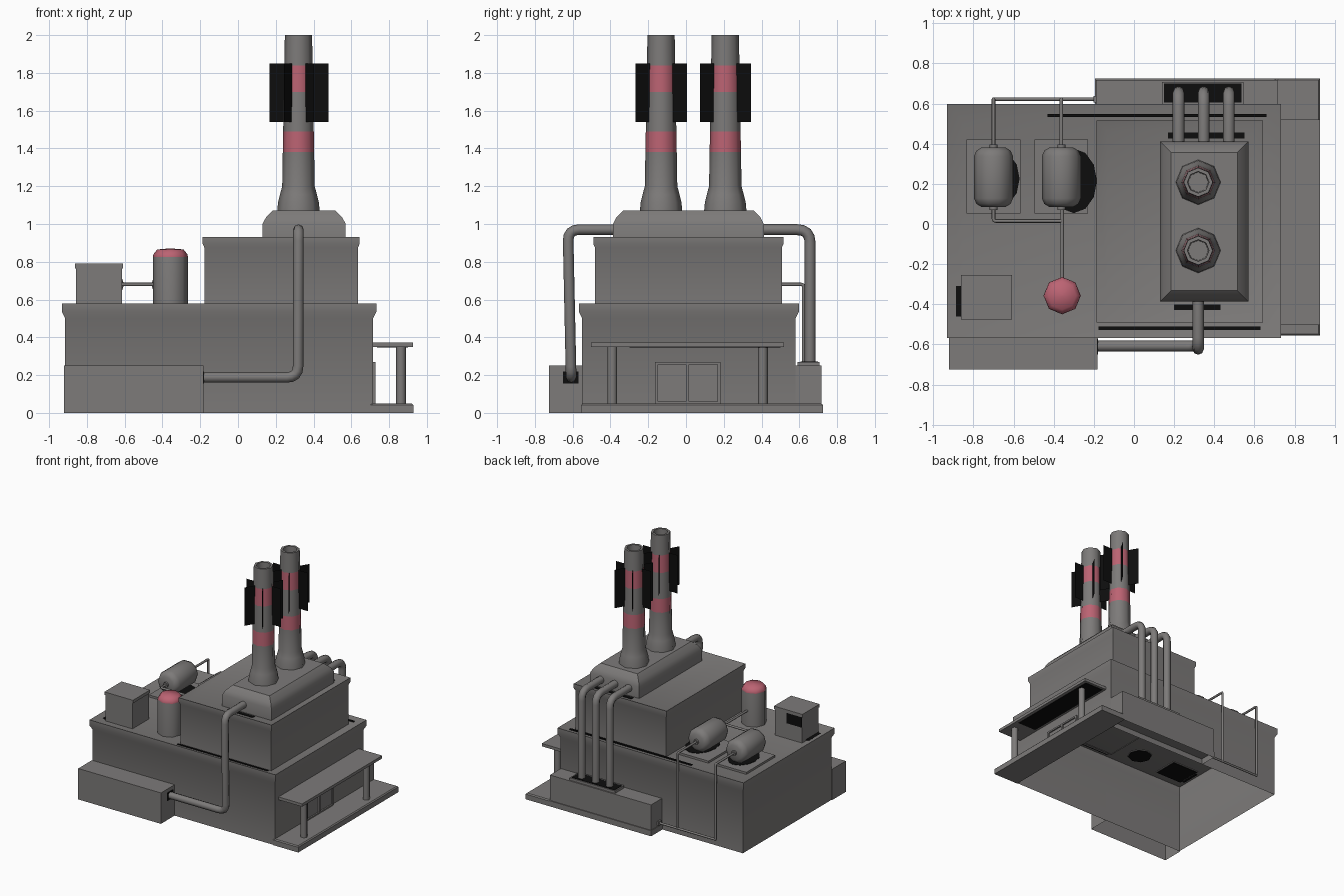
import bpy, bmesh, math
from mathutils import Vector

if "Cube" in bpy.data.objects:
    bpy.data.objects.remove(bpy.data.objects["Cube"])


def material(name, rgb):
    m = bpy.data.materials.new(name)
    m.diffuse_color = (*rgb, 1)
    m.use_nodes = True
    m.node_tree.nodes["Principled BSDF"].inputs["Base Color"].default_value = m.diffuse_color
    return m


GREY = material("concrete grey", (0.205, 0.197, 0.193))
RED = material("warning red", (0.50, 0.125, 0.17))
BLACK = material("black", (0.004, 0.004, 0.004))


def finish(name, bm, mats, smooth=True, rule=None, angle=40):
    bmesh.ops.recalc_face_normals(bm, faces=bm.faces)
    if rule:
        for f in bm.faces:
            f.material_index = rule(f.calc_center_median())
    me = bpy.data.meshes.new(name)
    bm.to_mesh(me)
    bm.free()
    for m in mats:
        me.materials.append(m)
    ob = bpy.data.objects.new(name, me)
    bpy.context.collection.objects.link(ob)
    if smooth:
        bpy.ops.object.select_all(action='DESELECT')
        ob.select_set(True)
        bpy.context.view_layer.objects.active = ob
        bpy.ops.object.shade_smooth_by_angle(angle=math.radians(angle))
    return ob


def skin(bm, rings, bottom, top):
    rings = [[bm.verts.new(p) for p in r] for r in rings]
    n = len(rings[0])
    for a, b in zip(rings, rings[1:]):
        for i in range(n):
            j = (i + 1) % n
            bm.faces.new((a[i], a[j], b[j], b[i]))
    if bottom:
        bm.faces.new(rings[0][::-1])
    if top:
        bm.faces.new(rings[-1])


def block(name, rect, profile, mat=GREY, bottom=True):
    """Rectangle x0,x1,y0,y1 lofted through (outward offset, z) steps."""
    x0, x1, y0, y1 = rect
    bm = bmesh.new()
    skin(bm, [[(x0 - o, y0 - o, z), (x1 + o, y0 - o, z), (x1 + o, y1 + o, z), (x0 - o, y1 + o, z)]
              for o, z in profile], bottom, True)
    return finish(name, bm, [mat])


def box(name, x0, x1, y0, y1, z0, z1, mat=GREY, bottom=True):
    return block(name, (x0, x1, y0, y1), [(0, z0), (0, z1)], mat, bottom)


def lathe(name, centre, profile, sides=8, axis='Z', mats=(GREY,), rule=None, sy=1.0):
    """(radius, distance) steps turned about an axis through centre."""
    c = Vector(centre)
    rings = []
    for r, h in profile:
        ring = []
        for i in range(sides):
            a = math.tau * i / sides
            u, v = r * math.cos(a), r * math.sin(a) * sy
            ring.append(c + Vector((u, v, h) if axis == 'Z' else (u, h, v)))
        rings.append(ring)
    bm = bmesh.new()
    skin(bm, rings, True, True)
    return finish(name, bm, mats, rule=rule, angle=52)


def pipe(name, points, r, bend=0.0):
    """Round tube along points with rounded corners."""
    pts = [Vector(p) for p in points]
    path = [pts[0]]
    for a, b, c in zip(pts, pts[1:], pts[2:]):
        p, q = b + (a - b).normalized() * bend, b + (c - b).normalized() * bend
        for k in range(5):
            t = k / 4
            path.append(p * (1 - t) ** 2 + b * 2 * t * (1 - t) + q * t * t)
    path.append(pts[-1])
    cu = bpy.data.curves.new(name, 'CURVE')
    cu.dimensions = '3D'
    cu.bevel_depth, cu.bevel_resolution, cu.use_fill_caps = r, 2, True
    s = cu.splines.new('POLY')
    s.points.add(len(path) - 1)
    for sp, p in zip(s.points, path):
        sp.co = (*p, 1)
    cu.materials.append(GREY)
    ob = bpy.data.objects.new(name, cu)
    bpy.context.collection.objects.link(ob)
    bpy.ops.object.select_all(action='DESELECT')
    ob.select_set(True)
    bpy.context.view_layer.objects.active = ob
    bpy.ops.object.convert(target='MESH')
    bpy.ops.object.shade_smooth_by_angle(angle=math.radians(52))


# main halls with flared cornices and shallow dished roofs
block("lower_hall", (-0.915, 0.715, -0.55, 0.58),
      [(0, 0), (0, 0.50), (0.017, 0.535), (0.017, 0.58), (-0.06, 0.555)], bottom=False)
block("upper_hall", (-0.178, 0.635, -0.482, 0.507),
      [(0, 0.55), (0, 0.875), (0.009, 0.895), (0.009, 0.93), (-0.045, 0.908)], bottom=False)
block("hopper", (0.13, 0.57, -0.387, 0.412),
      [(0, 0.9), (0, 1.0), (-0.018, 1.035), (-0.055, 1.072)], bottom=False)

# ground-level annexes and slab
box("front_annex", -0.922, -0.182, -0.725, -0.55, 0, 0.25, bottom=False)
box("back_annex", -0.19, 0.715, 0.58, 0.718, 0, 0.25, bottom=False)
block("entrance_slab", (0.70, 0.928, -0.555, 0.725), [(0, 0), (0, 0.042), (-0.008, 0.05)])
box("back_slab_edge", -0.195, 0.72, 0.58, 0.725, 0, 0.045, bottom=False)

# entrance canopy, posts and double door
box("canopy", 0.71, 0.926, -0.503, 0.52, 0.35, 0.373)
box("canopy_underside", 0.735, 0.90, -0.30, 0.50, 0.347, 0.351, BLACK)
for y in (-0.39, 0.407):
    lathe("canopy_post", (0.863, y, 0), [(0.026, 0.04), (0.026, 0.36)])
for y0, y1 in ((-0.165, -0.148), (0.0, 0.016), (0.167, 0.182)):
    box("door_frame_upright", 0.71, 0.729, y0, y1, 0.05, 0.27)
for z0, z1 in ((0.05, 0.06), (0.257, 0.27)):
    box("door_frame_rail", 0.71, 0.729, -0.165, 0.182, z0, z1)
for y0, y1 in ((-0.148, 0.0), (0.016, 0.167)):
    box("door_leaf", 0.713, 0.718, y0, y1, 0.06, 0.257)


# chimneys with red bands and three crossed black panels each
def bands(p):
    return 1 if 1.38 < p.z < 1.49 or 1.70 < p.z < 1.84 else 0


for cy in (-0.132, 0.208):
    lathe("chimney", (0.32, cy, 0),
          [(0.113, 1.06), (0.108, 1.115), (0.098, 1.155), (0.086, 1.20), (0.083, 1.38), (0.081, 1.49),
           (0.077, 1.70), (0.075, 1.84), (0.072, 2.0), (0.054, 2.0), (0.05, 1.85)],
          mats=(GREY, RED), rule=bands)
    for deg in (0, 60, 120):
        a = math.radians(deg)
        d = Vector((math.cos(a), math.sin(a), 0)) * 0.156
        c = Vector((0.322, cy + 0.001, 0))
        bm = bmesh.new()
        bm.faces.new([bm.verts.new(c + d * s + Vector((0, 0, z)))
                      for s, z in ((-1, 1.54), (1, 1.54), (1, 1.85), (-1, 1.85))])
        finish("chimney_panel", bm, [BLACK], False)

# large exhaust pipes
pipe("front_pipe", [(0.32, -0.37, 0.97), (0.32, -0.625, 0.97), (0.318, -0.608, 0.188),
                    (-0.20, -0.608, 0.188)], 0.028, 0.06)
for x in (0.222, 0.347, 0.473):
    pipe("back_pipe", [(x, 0.40, 0.97), (x, 0.657, 0.97), (x, 0.657, 0.25)], 0.029, 0.07)
box("back_pipe_plate", 0.14, 0.545, 0.59, 0.708, 0.25, 0.27)

# horizontal tanks on pads, with drain pipes
for x in (-0.70, -0.362):
    box("tank_pad", x - 0.134, x + 0.134, 0.053, 0.42, 0.55, 0.572)
    lathe("horizontal_tank", (x, 0.233, 0.68),
          [(0.06, -0.148), (0.085, -0.133), (0.097, -0.105), (0.097, 0.105), (0.085, 0.133), (0.06, 0.148)],
          sides=10, axis='Y')
    for s in (-1, 1):
        lathe("tank_nozzle", (x, 0.233 + s * 0.15, 0.68), [(0.02, -0.012), (0.02, 0.012)], axis='Y')
    pipe("drain_pipe", [(x, 0.37, 0.68), (x, 0.622, 0.68), (x, 0.622, 0.07)], 0.009, 0.012)
pipe("drain_header", [(-0.705, 0.622, 0.07), (-0.18, 0.622, 0.07)], 0.009)
box("drain_flange", -0.203, -0.188, 0.605, 0.639, 0.053, 0.087)
pipe("tank_link_pipe", [(-0.70, 0.10, 0.68), (-0.70, 0.015, 0.68), (-0.36, 0.015, 0.68)], 0.009, 0.012)
pipe("tank_feed_pipe", [(-0.358, 0.10, 0.68), (-0.358, -0.30, 0.68)], 0.009)

# upright tank with red cap
lathe("upright_tank", (-0.358, -0.357, 0),
      [(0.093, 0.55), (0.093, 0.825), (0.09, 0.84), (0.07, 0.865), (0.002, 0.871)],
      mats=(GREY, RED), rule=lambda p: 1 if p.z > 0.825 else 0)

# roof vent box
box("vent_box", -0.858, -0.615, -0.47, -0.26, 0.55, 0.765)
box("vent_cap", -0.863, -0.608, -0.475, -0.255, 0.765, 0.79)
box("vent_opening", -0.855, -0.72, -0.262, -0.257, 0.68, 0.765, BLACK)

# black stain plates under the roof equipment and pipe ends
lathe("tank_stain", (-0.675, 0.225, 0.571), [(0.105, 0), (0.105, 0.004)], 12, mats=(BLACK,), sy=1.35)
lathe("tank_stain", (-0.30, 0.215, 0.571), [(0.115, 0), (0.115, 0.004)], 12, mats=(BLACK,), sy=1.4)
lathe("upright_tank_base", (-0.358, -0.357, 0.545), [(0.09, 0), (0.09, 0.004)], mats=(BLACK,))
box("vent_base", -0.85, -0.62, -0.465, -0.265, 0.545, 0.549, BLACK)
box("vent_stain", -0.888, -0.85, -0.46, -0.31, 0.555, 0.566, BLACK)
box("back_roof_gutter", -0.43, 0.66, 0.532, 0.548, 0.566, 0.573, BLACK)
box("front_roof_gutter", -0.178, 0.63, -0.527, -0.512, 0.564, 0.571, BLACK)
box("hopper_stain_front", 0.20, 0.43, -0.428, -0.40, 0.907, 0.912, BLACK)
box("hopper_stain_back", 0.17, 0.55, 0.425, 0.455, 0.907, 0.912, BLACK)
box("back_pipe_stain", 0.15, 0.535, 0.605, 0.70, 0.269, 0.273, BLACK)
box("front_pipe_stain", -0.183, -0.179, -0.65, -0.57, 0.155, 0.22, BLACK)
